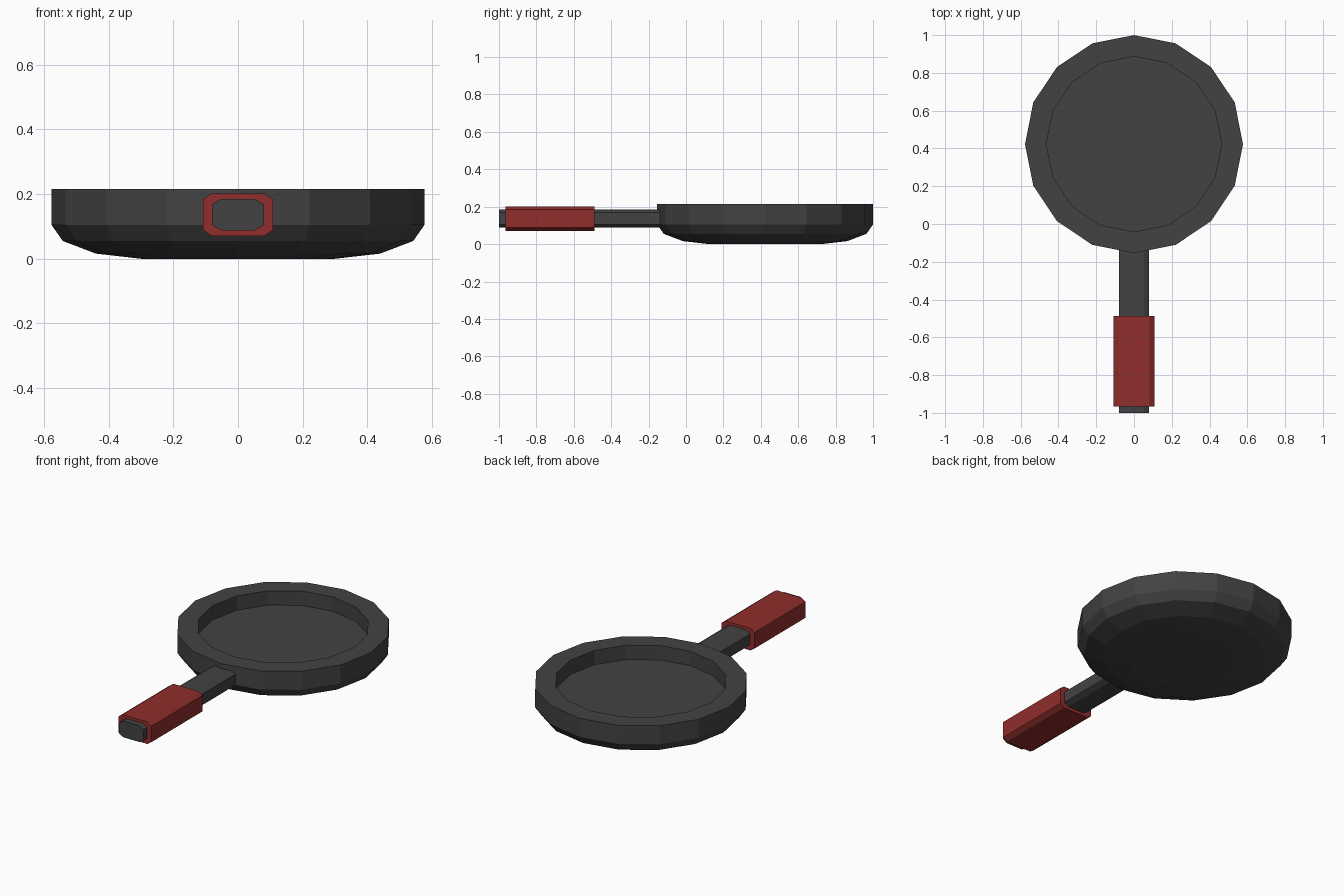
import bpy
import bmesh
from math import cos, sin, tau

if "Cube" in bpy.data.objects:
    bpy.data.objects.remove(bpy.data.objects["Cube"])


def material(name, color):
    mat = bpy.data.materials.new(name)
    mat.diffuse_color = (*color, 1)
    mat.use_nodes = True
    mat.node_tree.nodes["Principled BSDF"].inputs["Base Color"].default_value = mat.diffuse_color
    return mat


def finish(name, bm, mat):
    bmesh.ops.recalc_face_normals(bm, faces=bm.faces)
    mesh = bpy.data.meshes.new(name)
    bm.to_mesh(mesh)
    bm.free()
    mesh.materials.append(mat)
    obj = bpy.data.objects.new(name, mesh)
    bpy.context.collection.objects.link(obj)
    return obj


def loft(name, rings, mat):
    """Skin a list of equal-length point rings and cap both ends."""
    bm = bmesh.new()
    loops = [[bm.verts.new(p) for p in ring] for ring in rings]
    n = len(loops[0])
    for a, b in zip(loops, loops[1:]):
        for i in range(n):
            j = (i + 1) % n
            bm.faces.new((a[i], a[j], b[j], b[i]))
    bm.faces.new(loops[0])
    bm.faces.new(loops[-1])
    return finish(name, bm, mat)


def circle(r, z, cy, n=16):
    return [(r * cos(tau * i / n), cy + r * sin(tau * i / n), z) for i in range(n)]


def octagon_bar(name, half_w, z0, z1, cx, cz, y0, y1, mat):
    """Bar along y with chamfered long edges."""
    w, v = half_w, half_w - cx
    section = [(-v, z0), (v, z0), (w, z0 + cz), (w, z1 - cz),
               (v, z1), (-v, z1), (-w, z1 - cz), (-w, z0 + cz)]
    return loft(name, [[(x, y, z) for x, z in section] for y in (y0, y1)], mat)


iron = material("dark_iron", (0.055, 0.055, 0.055))
red = material("red_grip", (0.28, 0.027, 0.025))

# Pan body: rounded underside, straight rim, recessed cooking surface
profile = [(0.30, 0.0), (0.44, 0.016), (0.542, 0.055), (0.577, 0.105),
           (0.577, 0.215), (0.464, 0.215), (0.464, 0.13)]
loft("pan_body", [circle(r, z, 0.423) for r, z in profile], iron)

# Handle core and the grip sleeve around it
octagon_bar("handle", 0.08, 0.088, 0.185, 0.028, 0.016, -1.0, -0.1, iron)
octagon_bar("handle_grip", 0.108, 0.071, 0.202, 0.026, 0.018, -0.966, -0.488, red)
